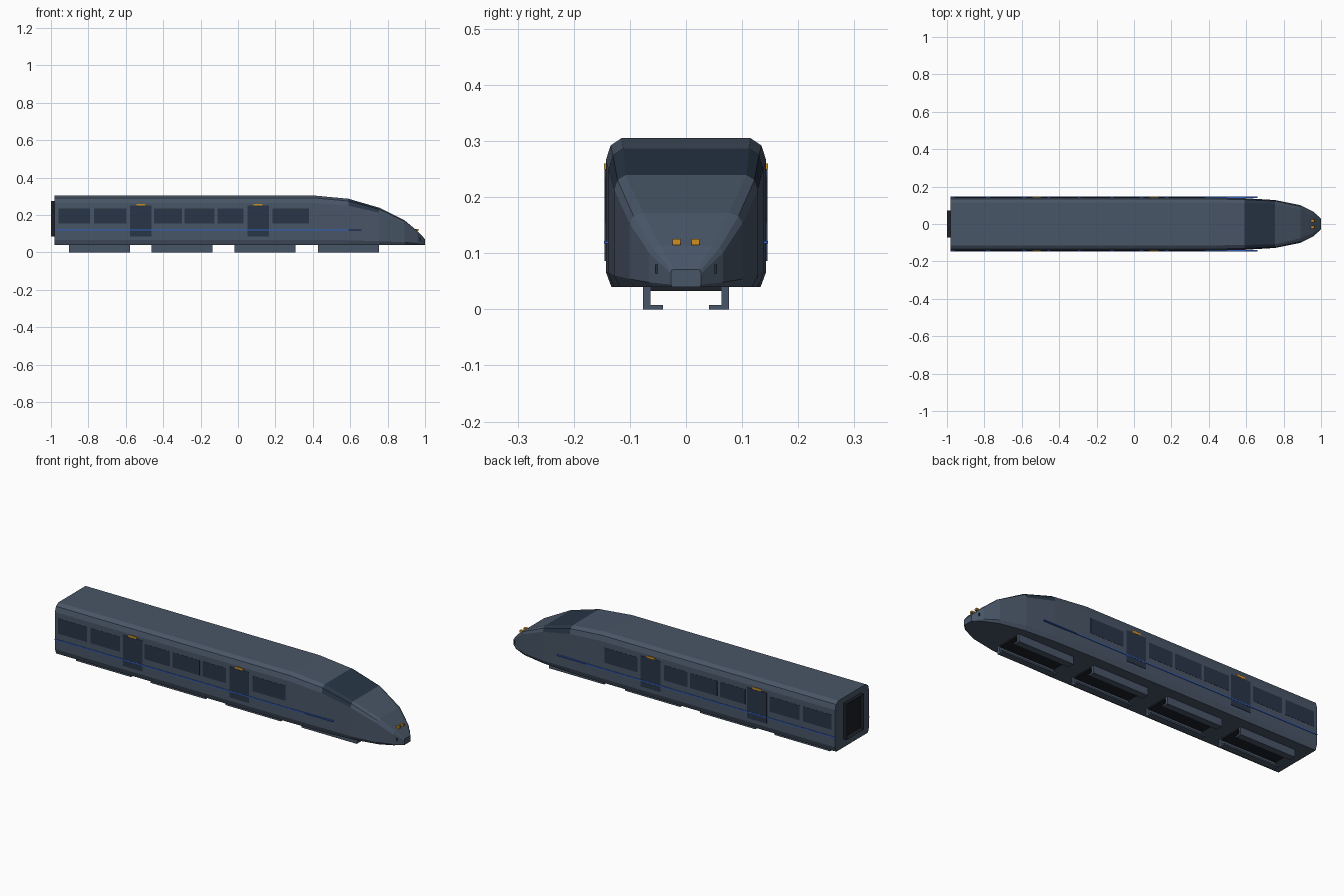
import bpy, bmesh

old = bpy.data.objects.get("Cube")
if old:
    bpy.data.objects.remove(old, do_unlink=True)


def material(name, rgb):
    m = bpy.data.materials.new(name)
    m.use_nodes = True
    m.diffuse_color = (*rgb, 1)
    m.node_tree.nodes["Principled BSDF"].inputs["Base Color"].default_value = (*rgb, 1)
    return m


SLATE = material("slate body", (0.066, 0.092, 0.135))
GLASS = material("dark glass", (0.021, 0.036, 0.061))
BLUE = material("blue stripe", (0.03, 0.12, 0.62))
AMBER = material("amber lamp", (0.65, 0.28, 0.012))
BLACK = material("black rubber", (0.012, 0.014, 0.02))


def finish(name, bm, mats):
    bmesh.ops.recalc_face_normals(bm, faces=bm.faces)
    mesh = bpy.data.meshes.new(name)
    bm.to_mesh(mesh)
    bm.free()
    for m in mats:
        mesh.materials.append(m)
    ob = bpy.data.objects.new(name, mesh)
    bpy.context.collection.objects.link(ob)
    return ob


def box(name, mat, x, y, z):
    bm = bmesh.new()
    bmesh.ops.create_cube(bm, size=1)
    for v in bm.verts:
        v.co = [(a + b) / 2 + c * (b - a) for (a, b), c in zip((x, y, z), v.co)]
    return finish(name, bm, [mat])


def both_sides(name, mat, x, y, z):
    box("left_" + name, mat, x, y, z)
    box("right_" + name, mat, x, (-y[1], -y[0]), z)


# Body shell: chamfered sections lofted from the flat rear to the nose
# (x, half width, roof half width, top z, shoulder z, lower edge z, floor half width)
sections = [
    (-0.98, 0.143, 0.115, 0.305, 0.265, 0.067, 0.133),
    (0.40, 0.143, 0.115, 0.305, 0.265, 0.067, 0.133),
    (0.59, 0.138, 0.112, 0.287, 0.250, 0.065, 0.129),
    (0.755, 0.128, 0.108, 0.239, 0.213, 0.060, 0.118),
    (0.89, 0.101, 0.076, 0.172, 0.154, 0.054, 0.092),
    (0.96, 0.066, 0.046, 0.114, 0.101, 0.048, 0.058),
    (1.00, 0.027, 0.021, 0.071, 0.064, 0.044, 0.024),
]
bm = bmesh.new()
rings = []
for x, w, roof, top, shoulder, low, floor in sections:
    half = [(floor, 0.04), (w, low), (w, shoulder),
            (w - 0.3 * (w - roof), top - 0.33 * (top - shoulder)), (roof, top)]
    ring = half + [(-y, z) for y, z in reversed(half)]
    rings.append([bm.verts.new((x, y, z)) for y, z in ring])
n = len(rings[0])
for s, (a, b) in enumerate(zip(rings, rings[1:])):
    for i in range(n):
        j = (i + 1) % n
        face = bm.faces.new((a[i], a[j], b[j], b[i]))
        # Windscreen wraps over the roof and both shoulders
        if s == 2 and 2 <= i <= 6:
            face.material_index = 1
bm.faces.new(rings[0])
bm.faces.new(rings[-1])
finish("body_shell", bm, [SLATE, GLASS])

# Side windows
SKIN = 0.143
windows = [(-0.96, -0.79), (-0.77, -0.595), (-0.45, -0.30),
           (-0.285, -0.125), (-0.11, 0.03), (0.185, 0.38)]
for k, x in enumerate(windows):
    both_sides(f"window_{k + 1}", GLASS, x, (SKIN - 0.003, SKIN + 0.001), (0.155, 0.235))

# Doors with a lamp above each
for k, cx in enumerate((-0.52, 0.108)):
    both_sides(f"door_{k + 1}", GLASS, (cx - 0.058, cx + 0.058),
               (SKIN - 0.005, SKIN + 0.002), (0.086, 0.25))
    both_sides(f"door_lamp_{k + 1}", AMBER, (cx - 0.024, cx + 0.024),
               (SKIN - 0.004, SKIN + 0.003), (0.25, 0.26))

# Waist stripe
both_sides("stripe", BLUE, (-0.98, 0.66), (SKIN - 0.005, SKIN + 0.003), (0.117, 0.122))

# Underframe rails with inward feet
for k, cx in enumerate((-0.74, -0.30, 0.144, 0.592)):
    x = (cx - 0.163, cx + 0.163)
    both_sides(f"rail_{k + 1}", SLATE, x, (0.063, 0.077), (0, 0.041))
    both_sides(f"rail_foot_{k + 1}", SLATE, x, (0.041, 0.063), (0, 0.008))
    box(f"rail_plate_{k + 1}", BLACK, x, (-0.063, 0.063), (0.033, 0.041))

# Rear gangway with a recessed opening
gangway = box("gangway", BLACK, (-1.0, -0.975), (-0.073, 0.073), (0.085, 0.275))
bm = bmesh.new()
bm.from_mesh(gangway.data)
bm.faces.ensure_lookup_table()
rear = min(bm.faces, key=lambda f: f.calc_center_median().x)
bmesh.ops.inset_individual(bm, faces=[rear], thickness=0.014)
for v in rear.verts:
    v.co.x += 0.015
bm.to_mesh(gangway.data)
bm.free()

# Nose details: headlights, side slots and coupler cover
both_sides("headlight", AMBER, (0.945, 0.966), (0.010, 0.024), (0.115, 0.125))
both_sides("nose_slot", GLASS, (0.965, 0.976), (0.050, 0.054), (0.064, 0.080))
box("coupler_cover", SLATE, (0.985, 1.0), (-0.026, 0.026), (0.040, 0.070))
